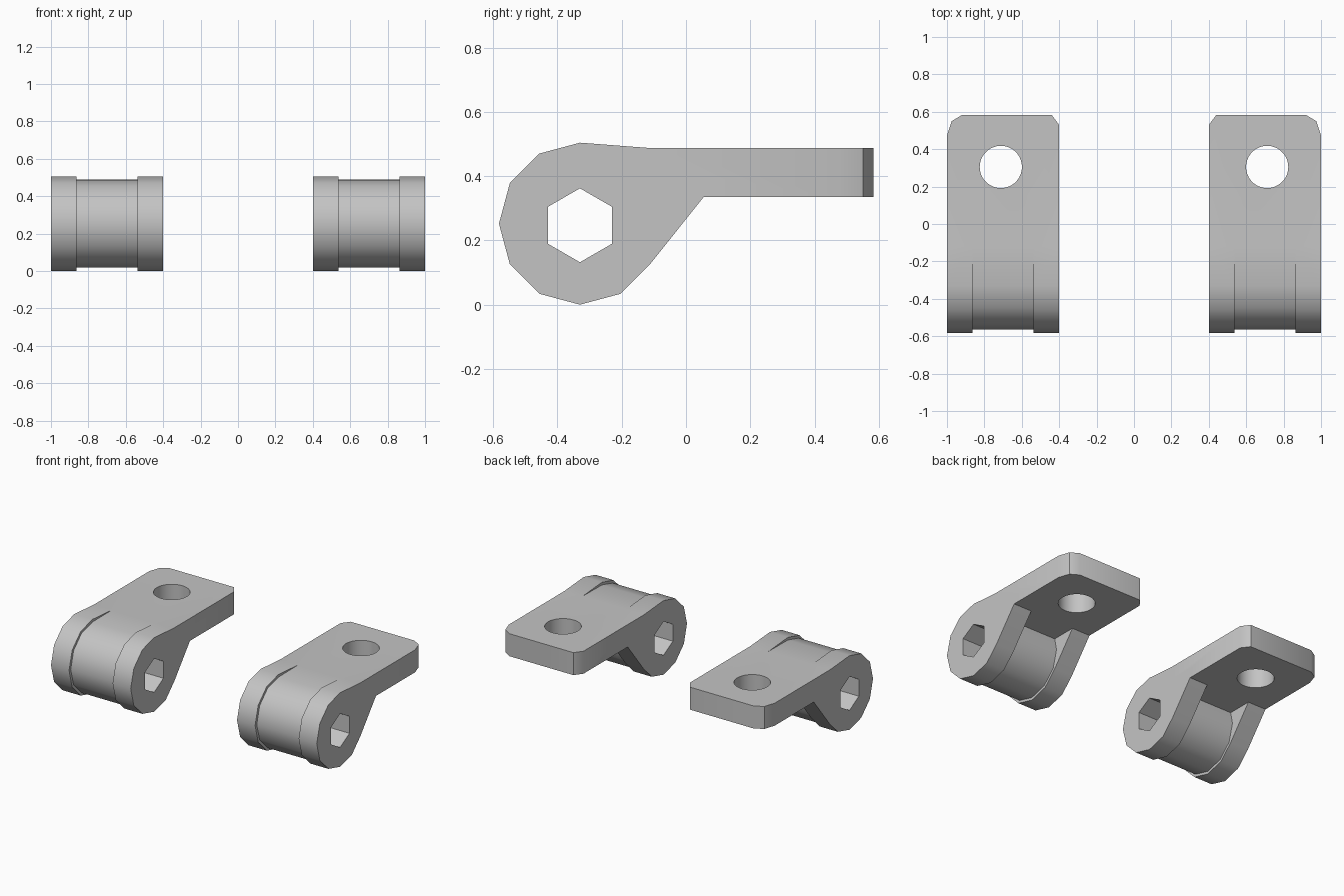
import bpy, bmesh, math
from mathutils import Vector

cube = bpy.data.objects.get("Cube")
if cube:
    bpy.data.objects.remove(cube, do_unlink=True)

grey = bpy.data.materials.new("plain grey metal")
grey.use_nodes = True
grey.diffuse_color = (0.55, 0.55, 0.55, 1)
grey.node_tree.nodes["Principled BSDF"].inputs["Base Color"].default_value = (0.55, 0.55, 0.55, 1)

HUB_Y, HUB_Z = -0.33, 0.252      # pivot barrel centre
TOP, UNDER, BACK = 0.488, 0.335, 0.583   # mounting plate


def ring(cx, cy, r, start, end, step):
    return [(cx + r * math.cos(math.radians(a)), cy + r * math.sin(math.radians(a)))
            for a in range(start, end, step)]


def prism(name, points, offset):
    """Extrude a closed list of 3D points by an offset."""
    bm = bmesh.new()
    face = bm.faces.new([bm.verts.new(p) for p in points])
    top = bmesh.ops.extrude_face_region(bm, geom=[face])
    moved = [v for v in top["geom"] if isinstance(v, bmesh.types.BMVert)]
    bmesh.ops.translate(bm, verts=moved, vec=Vector(offset))
    bmesh.ops.recalc_face_normals(bm, faces=bm.faces)
    mesh = bpy.data.meshes.new(name)
    bm.to_mesh(mesh)
    bm.free()
    mesh.materials.append(grey)
    obj = bpy.data.objects.new(name, mesh)
    bpy.context.collection.objects.link(obj)
    return obj


def side_prism(name, profile, x0, x1, side):
    return prism(name, [(side * x0, y, z) for y, z in profile], (side * (x1 - x0), 0, 0))


def plan_prism(name, outline, side):
    return prism(name, [(side * x, y, -0.2) for x, y in outline], (0, 0, 1))


def combine(obj, tool, operation):
    mod = obj.modifiers.new("cut", "BOOLEAN")
    mod.operation, mod.solver, mod.object = operation, "EXACT", tool
    bpy.context.view_layer.objects.active = obj
    bpy.ops.object.modifier_apply(modifier=mod.name)
    bpy.data.objects.remove(tool, do_unlink=True)


def bracket(name, side):
    # Narrow barrel flowing into the flat plate
    barrel = ring(HUB_Y, HUB_Z, 0.234, 90, 361, 30)
    barrel += [(-0.113, UNDER), (BACK, UNDER), (BACK, TOP), (-0.12, TOP)]
    body = side_prism(name, barrel, 0.4, 1.0, side)

    # Two thicker cheeks with a sloping gusset under the plate
    cheek = ring(HUB_Y, HUB_Z, 0.252, 90, 331, 30)
    cheek += [(0.055, UNDER), (0.055, 0.4), (-0.12, 0.4), (-0.12, TOP)]
    for x0, x1 in ((0.4, 0.536), (0.864, 1.0)):
        combine(body, side_prism("cheek", cheek, x0, x1, side), "UNION")

    # Rounded rear corners
    corners = [[(0.4, 0.53), (0.44, BACK), (0.44, 0.8), (0.3, 0.8), (0.3, 0.53)],
               [(1.0, 0.475), (0.975, 0.55), (0.92, BACK), (0.92, 0.8), (1.1, 0.8), (1.1, 0.475)]]
    for outline in corners:
        combine(body, plan_prism("corner_cutter", outline, side), "DIFFERENCE")

    # Bolt hole through the plate and hexagonal bore through the barrel
    combine(body, plan_prism("hole_cutter", ring(0.712, 0.305, 0.113, 0, 360, 10), side), "DIFFERENCE")
    bore = ring(HUB_Y, 0.247, 0.115, 30, 390, 60)
    combine(body, side_prism("bore_cutter", bore, 0.3, 1.1, side), "DIFFERENCE")

    bpy.ops.object.select_all(action="DESELECT")
    body.select_set(True)
    bpy.context.view_layer.objects.active = body
    bpy.ops.object.shade_smooth_by_angle(angle=math.radians(40))


bracket("left_bracket", 1)
bracket("right_bracket", -1)
